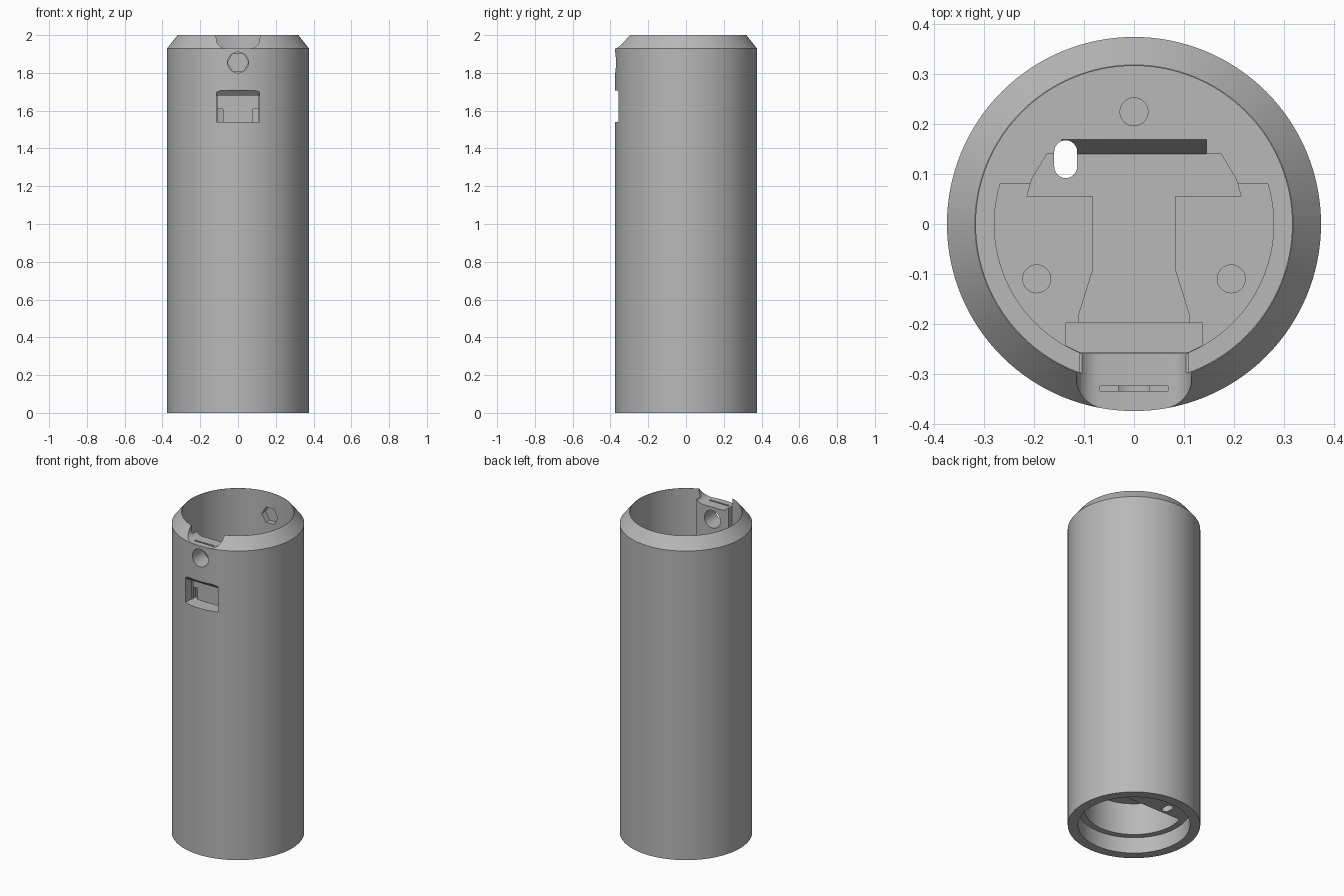
import bpy, bmesh
from math import sin, cos, pi, radians
from mathutils import Vector

cube = bpy.data.objects.get("Cube")
if cube:
    bpy.data.objects.remove(cube, do_unlink=True)

gray = bpy.data.materials.new("plain gray")
gray.use_nodes = True
color = (0.48, 0.48, 0.48, 1)
gray.diffuse_color = color
gray.node_tree.nodes["Principled BSDF"].inputs["Base Color"].default_value = color

# Axis mapping: two profile coordinates plus the extrusion coordinate
AXES = {"x": lambda a, b, h: Vector((h, a, b)),
        "y": lambda a, b, h: Vector((a, h, b)),
        "z": lambda a, b, h: Vector((a, b, h))}


def finish(name, bm):
    bmesh.ops.recalc_face_normals(bm, faces=bm.faces)
    mesh = bpy.data.meshes.new(name)
    bm.to_mesh(mesh)
    bm.free()
    mesh.materials.append(gray)
    obj = bpy.data.objects.new(name, mesh)
    bpy.context.collection.objects.link(obj)
    return obj


def prism(name, pts, axis, lo, hi):
    """Extrude a closed profile along an axis."""
    bm = bmesh.new()
    place = AXES[axis]
    face = bm.faces.new([bm.verts.new(place(a, b, lo)) for a, b in pts])
    new = bmesh.ops.extrude_face_region(bm, geom=[face])["geom"]
    bmesh.ops.translate(bm, vec=place(0, 0, hi - lo),
                        verts=[v for v in new if isinstance(v, bmesh.types.BMVert)])
    return finish(name, bm)


def arc(cx, cy, r, start, end, n):
    angles = [radians(start + (end - start) * i / n) for i in range(n + 1)]
    return [(cx + r * cos(t), cy + r * sin(t)) for t in angles]


def circle(cx, cy, r, n=32):
    return arc(cx, cy, r, 0, 360, n)[:-1]


def rect(x0, x1, y0, y1):
    return [(x0, y0), (x1, y0), (x1, y1), (x0, y1)]


def lathe(name, profile, n=128):
    """Revolve a closed radius/height profile into a ring."""
    bm = bmesh.new()
    rings = [[bm.verts.new((r * cos(2 * pi * i / n), r * sin(2 * pi * i / n), z))
              for r, z in profile] for i in range(n)]
    for i, ring in enumerate(rings):
        nxt = rings[(i + 1) % n]
        for j in range(len(profile)):
            k = (j + 1) % len(profile)
            bm.faces.new((ring[j], nxt[j], nxt[k], ring[k]))
    return finish(name, bm)


def combine(target, tool, operation="DIFFERENCE"):
    mod = target.modifiers.new("bool", "BOOLEAN")
    mod.operation, mod.solver, mod.object = operation, "EXACT", tool
    bpy.context.view_layer.objects.active = target
    bpy.ops.object.modifier_apply(modifier=mod.name)
    bpy.data.objects.remove(tool, do_unlink=True)


def mirrored(half):
    return half + [(-x, y) for x, y in reversed(half)]


R, BORE = 0.375, 0.317
RIM = 1.93

# Outer tube with a bevelled rim
tube = lathe("tube_shell", [(R, 0), (R, RIM), (BORE + 0.002, 2), (BORE, 2), (BORE, 0)])

# Flat boss on the inside of the front wall
combine(tube, prism("front_boss", rect(-0.11, 0.11, -0.34, -0.26), "z", 1.5, 1.95), "UNION")

# Rim notch with rounded lower corners
corner = 0.05
notch = arc(0.115 - corner, RIM + corner, corner, -90, 0, 8) + [(0.12, 2.1)]
combine(tube, prism("rim_notch", mirrored(notch), "y", -0.45, -0.2))

# Button hole in front, hexagonal nut recess opposite
combine(tube, prism("button_hole", circle(0, 1.855, 0.055), "y", -0.45, -0.2))
combine(tube, prism("nut_recess", circle(0, 1.855, 0.055, 6), "y", 0.2, 0.35))

# Front window: sloped upper lip, flat back, deeper lower corners
window = [(-0.45, 1.54), (-0.285, 1.54), (-0.285, 1.68), (-0.34, 1.68),
          (-0.365, 1.708), (-0.45, 1.708)]
combine(tube, prism("front_window", window, "x", -0.113, 0.113))
for side in (-1, 1):
    x0, x1 = sorted((side * 0.08, side * 0.109))
    combine(tube, prism("window_corner", rect(x0, x1, 1.54, 1.61), "y", -0.3, -0.2))

# Thin slot from the notch floor into the wall
combine(tube, prism("strap_slot", rect(-0.068, 0.068, -0.335, -0.325), "z", 1.9, 1.96))

# Inner floor plate
LOW, TOP = 0.1, 0.5
floor = prism("floor_plate", circle(0, 0, BORE + 0.004, 128), "z", LOW, TOP)

# Broad recess in the front part of the plate, on both faces
dshape = arc(0, 0, 0.28, 163.4, 376.6, 72)
for lo, hi in ((TOP - 0.04, TOP + 0.1), (LOW - 0.05, LOW + 0.2)):
    combine(floor, prism("broad_recess", dshape, "z", lo, hi))

# T-shaped pocket with a sloped back wall
t_half = [(0.11, -0.24), (0.11, -0.18), (0.082, -0.09), (0.082, 0.055),
          (0.215, 0.055), (0.205, 0.09), (0.175, 0.14)]
DEEP = TOP - 0.1
combine(floor, prism("tee_pocket", mirrored(t_half), "z", DEEP, TOP + 0.1))
slope = [(0.12, DEEP + 0.002), (0.14, DEEP + 0.002), (0.17, TOP + 0.001), (0.12, TOP + 0.001)]
combine(floor, prism("pocket_slope", slope, "x", -0.145, 0.145))

# Shallow tray near the front wall
tray = [(0.11, -0.257), (0.137, -0.243), (0.137, -0.198)]
combine(floor, prism("front_tray", mirrored(tray), "z", TOP - 0.12, TOP + 0.1))

# Three blind screw holes
for x, y, bottom in ((0, 0.225, TOP - 0.08), (-0.195, -0.11, TOP - 0.1),
                     (0.195, -0.11, TOP - 0.1)):
    combine(floor, prism("screw_hole", circle(x, y, 0.028), "z", bottom, TOP + 0.1))

# Cable slot through the plate
slot = arc(-0.137, 0.145, 0.023, 0, 180, 12) + arc(-0.137, 0.115, 0.023, 180, 360, 12)
combine(floor, prism("cable_slot", slot, "z", 0, TOP + 0.1))

# Smooth round walls, keep edges crisp
bpy.ops.object.select_all(action="DESELECT")
for obj in (tube, floor):
    obj.select_set(True)
bpy.context.view_layer.objects.active = tube
bpy.ops.object.shade_smooth_by_angle(angle=radians(25))
